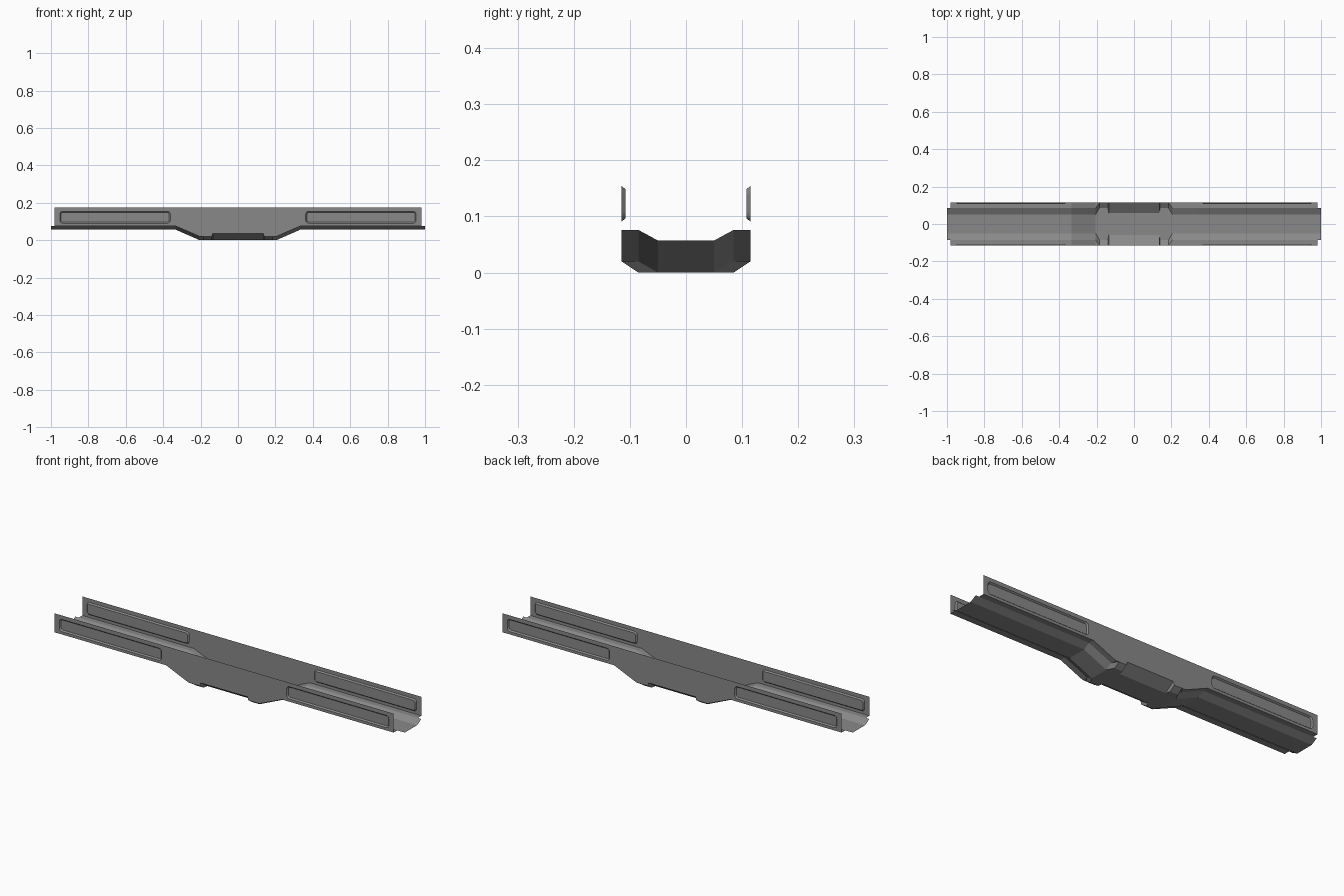
import bpy, bmesh, math

if "Cube" in bpy.data.objects:
    bpy.data.objects.remove(bpy.data.objects["Cube"])

grey = bpy.data.materials.new("sheet_grey")
grey.use_nodes = True
GREY = (0.25, 0.25, 0.25, 1)
grey.diffuse_color = GREY
grey.node_tree.nodes["Principled BSDF"].inputs["Base Color"].default_value = GREY

HALF, TOP = 0.115, 0.175      # half width and wall top
END, TIP = 0.98, 1.0          # wall end and trough end

# Half sections of the trough: rim, inner rim and floor edge as (y, z)
raised = [(HALF, 0.076), (0.085, 0.076), (0.05, 0.057)]
lowered = [(HALF, 0.02), (0.085, 0.02), (0.05, 0)]
wide = [(HALF, 0.02), (HALF, 0.02), (0.085, 0)]
notched = [(HALF, 0.037), (HALF, 0.037), (0.06, 0)]
half_run = [(END, raised), (0.335, raised), (0.205, lowered),
            (0.185, wide), (0.14, wide), (0.135, notched)]
stations = [(-x, s) for x, s in half_run] + [(x, s) for x, s in reversed(half_run)]


def finish(bm, name, outward):
    bmesh.ops.remove_doubles(bm, verts=bm.verts, dist=0.0001)
    bmesh.ops.dissolve_degenerate(bm, dist=0.0001, edges=bm.edges)
    bmesh.ops.recalc_face_normals(bm, faces=bm.faces)
    # Turn the whole sheet to face the given direction
    if sum(f.normal.dot(outward) * f.calc_area() for f in bm.faces) < 0:
        bmesh.ops.reverse_faces(bm, faces=bm.faces)
    mesh = bpy.data.meshes.new(name)
    bm.to_mesh(mesh)
    bm.free()
    mesh.materials.append(grey)
    obj = bpy.data.objects.new(name, mesh)
    bpy.context.collection.objects.link(obj)


def build_trough():
    bm = bmesh.new()
    rows = []
    for x, section in stations:
        full = section + [(-y, z) for y, z in reversed(section)]
        rows.append([bm.verts.new((x, y, z)) for y, z in full])
    for a, b in zip(rows, rows[1:]):
        for i in range(len(a) - 1):
            bm.faces.new((a[i], a[i + 1], b[i + 1], b[i]))
    # The channel runs slightly past the walls at both ends
    for row, x in ((rows[0], -TIP), (rows[-1], TIP)):
        lip = [bm.verts.new((x, v.co.y, v.co.z)) for v in row[1:-1]]
        for i in range(len(lip) - 1):
            bm.faces.new((row[i + 1], row[i + 2], lip[i + 1], lip[i]))
    finish(bm, "trough", (0, 0, 1))


def rounded_loop(cx, cz, hx, hz, r, steps=4):
    pts = []
    for k, (sx, sz) in enumerate(((1, 1), (-1, 1), (-1, -1), (1, -1))):
        for i in range(steps + 1):
            a = math.pi / 2 * (k + i / steps)
            pts.append((cx + sx * (hx - r) + r * math.cos(a),
                        cz + sz * (hz - r) + r * math.sin(a)))
    return pts


def build_wall(side, name):
    bm = bmesh.new()

    def loop(points, y):
        return [bm.verts.new((x, side * y, z)) for x, z in points]

    def ring(verts):
        return [bm.edges.new((v, verts[i - 1])) for i, v in enumerate(verts)]

    # Outline follows the rim of the trough
    outline = [(x, s[0][1]) for x, s in stations] + [(END, TOP), (-END, TOP)]
    edges = ring(loop(outline, HALF))
    recesses = []
    for sign in (-1, 1):
        outer = loop(rounded_loop(sign * 0.657, 0.1225, 0.295, 0.032, 0.015), HALF)
        inner = loop(rounded_loop(sign * 0.657, 0.1225, 0.289, 0.026, 0.011), HALF - 0.007)
        edges += ring(outer)
        recesses.append((outer, inner))
    bmesh.ops.triangle_fill(bm, edges=edges, use_beauty=True, normal=(0, side, 0))
    # Pressed-in panels
    for outer, inner in recesses:
        for i in range(len(outer)):
            bm.faces.new((outer[i - 1], outer[i], inner[i], inner[i - 1]))
        bm.faces.new(inner)
    finish(bm, name, (0, side, 0))


build_trough()
build_wall(-1, "front_wall")
build_wall(1, "back_wall")
